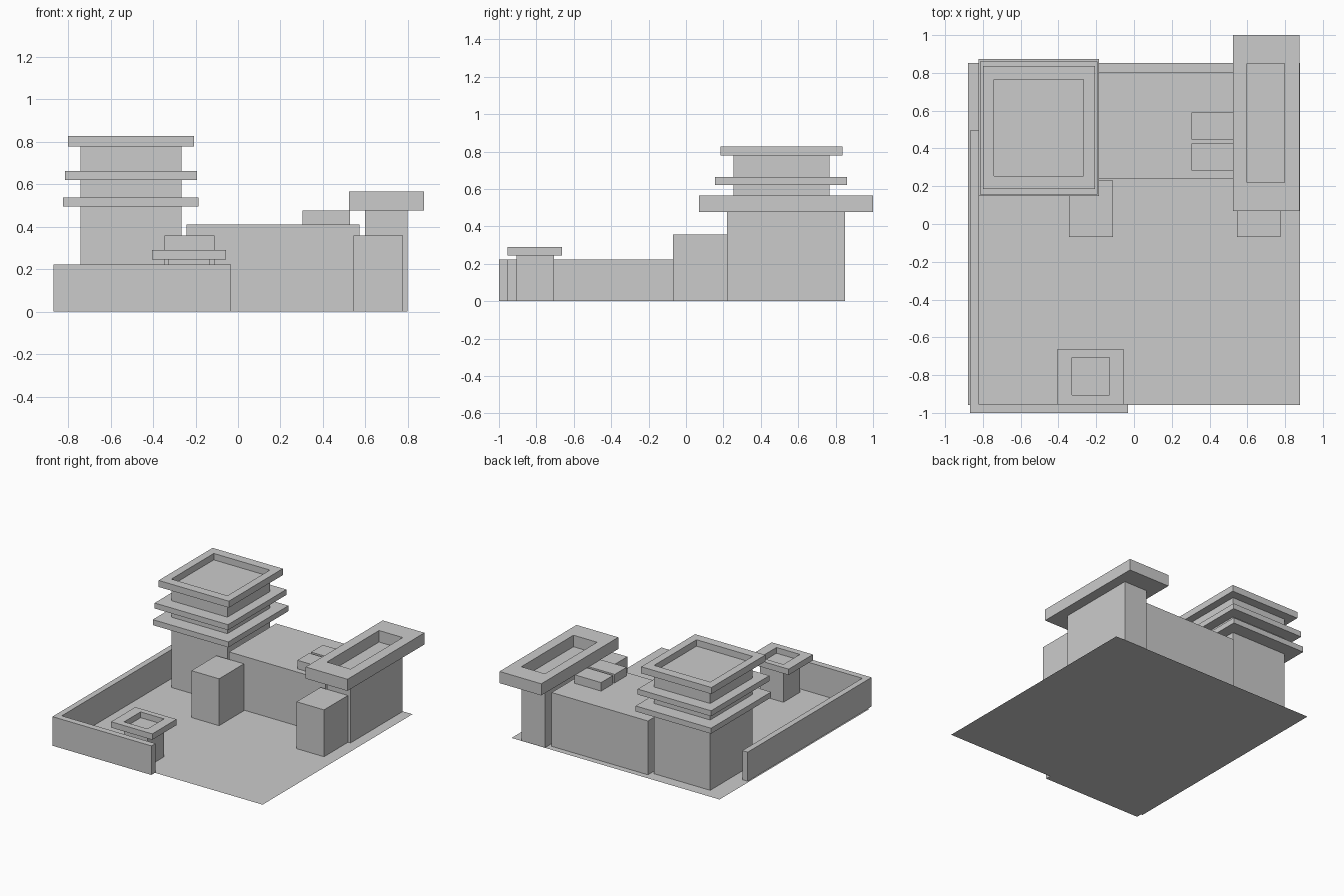
import bpy, bmesh

if "Cube" in bpy.data.objects:
    bpy.data.objects.remove(bpy.data.objects["Cube"])


def finish(name, bm):
    bmesh.ops.recalc_face_normals(bm, faces=bm.faces)
    mesh = bpy.data.meshes.new(name)
    bm.to_mesh(mesh)
    bm.free()
    obj = bpy.data.objects.new(name, mesh)
    bpy.context.collection.objects.link(obj)
    return obj


def lofted(name, loops):
    """Stack of rectangular loops (rect, z), bridged in order and capped."""
    bm = bmesh.new()
    rings = []
    for (x0, x1, y0, y1), z in loops:
        rings.append([bm.verts.new((x, y, z)) for x, y in
                      ((x0, y0), (x1, y0), (x1, y1), (x0, y1))])
    for a, b in zip(rings, rings[1:]):
        for i in range(4):
            j = (i + 1) % 4
            bm.faces.new((a[i], a[j], b[j], b[i]))
    bm.faces.new(rings[0][::-1])
    bm.faces.new(rings[-1])
    return finish(name, bm)


def block(name, rect, z0, z1):
    return lofted(name, [(rect, z0), (rect, z1)])


def slabbed(name, body, slabs):
    """Walls with projecting slabs; the last slab is a parapet round a sunken roof."""
    loops = [(body, 0)]
    for rect, z0, z1 in slabs:
        loops += [(body, z0), (rect, z0), (rect, z1), (body, z1)]
    loops.append((body, slabs[-1][1] + 0.001))
    return lofted(name, loops)


# Flat site
bm = bmesh.new()
bm.faces.new([bm.verts.new((x, y, 0)) for x, y in
              ((-0.88, -0.957), (0.878, -0.957), (0.878, 0.852), (-0.88, 0.852))])
site = finish("ground_plate", bm)

# Tower with three ledges
slabbed("tower", (-0.741, -0.267, 0.254, 0.766), [
    ((-0.823, -0.185, 0.147, 0.873), 0.495, 0.537),
    ((-0.814, -0.194, 0.156, 0.860), 0.621, 0.663),
    ((-0.800, -0.207, 0.185, 0.836), 0.778, 0.828)])

# Side wing and gatehouse with overhanging parapets
slabbed("side_wing", (0.597, 0.797, 0.220, 0.850),
        [((0.523, 0.876, 0.070, 1.0), 0.476, 0.565)])
slabbed("gatehouse", (-0.329, -0.131, -0.905, -0.706),
        [((-0.404, -0.056, -0.955, -0.662), 0.245, 0.290)])

# Main hall between the tower and the wing
block("main_hall", (-0.242, 0.572, 0.238, 0.805), 0, 0.411)

# Porches in front
block("hall_porch", (-0.345, -0.111, -0.070, 0.230), 0, 0.358)
block("wing_porch", (0.544, 0.776, -0.070, 0.218), 0, 0.358)

# Roof vents
for i, (y0, y1) in enumerate(((0.283, 0.426), (0.447, 0.590))):
    block(f"roof_vent_{i + 1}", (0.304, 0.528, y0, y1), 0.411, 0.476)

# L-shaped perimeter wall
bm = bmesh.new()
plan = [(-0.868, -1.0), (-0.032, -1.0), (-0.032, -0.952),
        (-0.823, -0.952), (-0.823, 0.495), (-0.868, 0.495)]
face = bm.faces.new([bm.verts.new((x, y, 0)) for x, y in plan])
top = bmesh.ops.extrude_face_region(bm, geom=[face], use_keep_orig=True)["geom"]
bmesh.ops.translate(bm, vec=(0, 0, 0.222),
                    verts=[v for v in top if isinstance(v, bmesh.types.BMVert)])
finish("perimeter_wall", bm)
